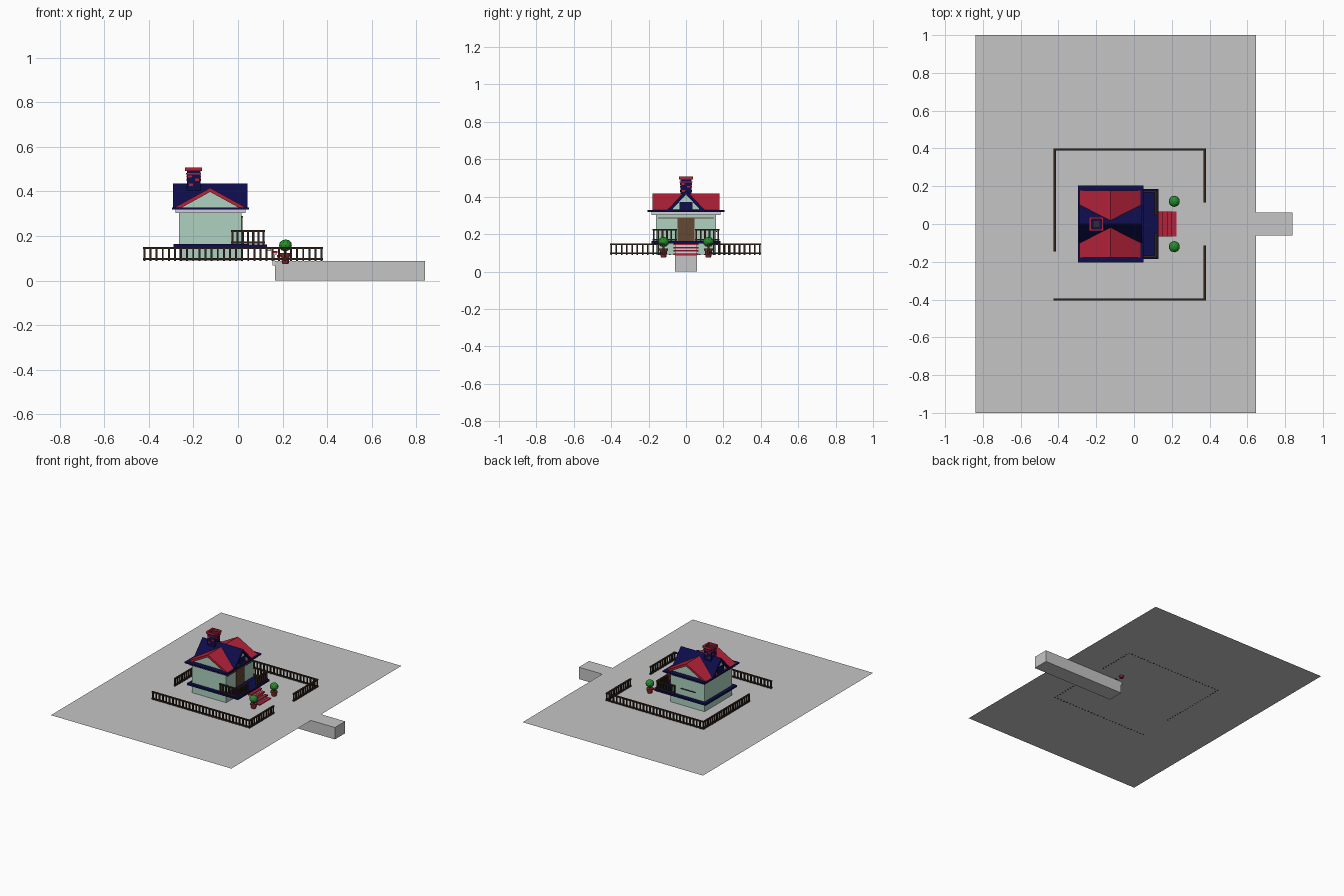
import bpy, bmesh, math
from mathutils import Vector

if "Cube" in bpy.data.objects:
    bpy.data.objects.remove(bpy.data.objects["Cube"])


def mat(name, rgb):
    m = bpy.data.materials.new(name)
    m.diffuse_color = (*rgb, 1)
    m.use_nodes = True
    m.node_tree.nodes["Principled BSDF"].inputs["Base Color"].default_value = m.diffuse_color
    return m


GREY = mat("ground grey", (0.56, 0.56, 0.56))
RED = mat("crimson", (0.46, 0.016, 0.042))
NAVY = mat("navy", (0.004, 0.004, 0.07))
MINT = mat("mint", (0.42, 0.64, 0.53))
TRIM = mat("pale trim", (0.62, 0.64, 0.68))
DARK = mat("dark wood", (0.032, 0.018, 0.011))
WOOD = mat("door wood", (0.13, 0.065, 0.032))
LEAF = mat("leaf green", (0.02, 0.27, 0.025))
POT = mat("pot red", (0.2, 0.02, 0.022))
SOOT = mat("soot", (0.03, 0.025, 0.03))


def finish(name, bm, material):
    bmesh.ops.recalc_face_normals(bm, faces=bm.faces)
    me = bpy.data.meshes.new(name)
    bm.to_mesh(me)
    bm.free()
    me.materials.append(material)
    ob = bpy.data.objects.new(name, me)
    bpy.context.collection.objects.link(ob)
    return ob


def add_box(bm, x0, x1, y0, y1, z0, z1):
    vs = bmesh.ops.create_cube(bm, size=1)["verts"]
    for v in vs:
        v.co = Vector(((x0 + x1) / 2 + v.co.x * (x1 - x0),
                       (y0 + y1) / 2 + v.co.y * (y1 - y0),
                       (z0 + z1) / 2 + v.co.z * (z1 - z0)))


def boxes(name, material, *dims):
    bm = bmesh.new()
    for d in dims:
        add_box(bm, *d)
    return finish(name, bm, material)


def prism(name, material, profile, a, b, axis):
    """Extrude an (across, z) profile from a to b along x or y."""
    bm = bmesh.new()
    put = (lambda u, z, t: (t, u, z)) if axis == "x" else (lambda u, z, t: (u, t, z))
    f = bm.faces.new([bm.verts.new(put(u, z, a)) for u, z in profile])
    g = bmesh.ops.extrude_face_region(bm, geom=[f])["geom"]
    step = Vector(put(0, 0, b - a))
    bmesh.ops.translate(bm, vec=step, verts=[v for v in g if isinstance(v, bmesh.types.BMVert)])
    return finish(name, bm, material)


def lathe(name, material, profile, x, y, sides=12):
    bm = bmesh.new()
    rings = [[bm.verts.new((x + r * math.cos(2 * math.pi * i / sides),
                            y + r * math.sin(2 * math.pi * i / sides), z))
              for i in range(sides)] for r, z in profile]
    for lo, hi in zip(rings, rings[1:]):
        for i in range(sides):
            j = (i + 1) % sides
            bm.faces.new((lo[i], lo[j], hi[j], hi[i]))
    bm.faces.new(rings[0])
    bm.faces.new(rings[-1])
    return finish(name, bm, material)


def railing(name, p, q, z0, z1, gap, w):
    """Rails and evenly spaced pickets between two points on one axis."""
    (xa, ya), (xb, yb) = p, q
    bm = bmesh.new()
    h = w / 2
    for z in (z0 + 0.004, z1 - 0.008):
        add_box(bm, min(xa, xb) - h, max(xa, xb) + h, min(ya, yb) - h, max(ya, yb) + h, z, z + 0.008)
    finish(name + "_rails", bm, DARK)
    bm = bmesh.new()
    n = max(1, round(math.hypot(xb - xa, yb - ya) / gap))
    k = w * 0.36
    for i in range(n + 1):
        x, y = xa + (xb - xa) * i / n, ya + (yb - ya) * i / n
        add_box(bm, x - k, x + k, y - k, y + k, z0, z1 - 0.002)
    finish(name + "_pickets", bm, DARK)


# Ground sheet and path block
bm = bmesh.new()
bm.faces.new([bm.verts.new(c) for c in
              ((-0.84, -1, 0.09), (0.645, -1, 0.09), (0.645, 1, 0.09), (-0.84, 1, 0.09))])
finish("ground", bm, GREY)
boxes("path", GREY, (0.165, 0.84, -0.06, 0.06, 0, 0.0885))

# Walls, base band, porch deck and eaves
boxes("walls", MINT, (-0.265, 0.015, -0.16, 0.16, 0.0905, 0.315))
boxes("base_band", NAVY, (-0.29, 0.04, -0.185, 0.185, 0.15, 0.164))
boxes("porch_deck", NAVY, (0.04, 0.13, -0.185, 0.185, 0.15, 0.163))
boxes("eaves_trim", TRIM, (-0.28, 0.033, -0.185, 0.185, 0.303, 0.319))
boxes("eaves", NAVY, (-0.297, 0.05, -0.205, 0.205, 0.319, 0.328))


# Crossed gable roofs with recessed gable walls
def gable_roof(name, material, c, half, top, t, a, b, axis):
    base = 0.328
    slope = (top - base) / half
    inner = half - t / slope
    prism(name + "_slopes", material,
          [(c - half, base), (c, top), (c + half, base),
           (c + inner, base), (c, top - t), (c - inner, base)], a, b, axis)
    prism(name + "_gables", MINT,
          [(c - inner, base), (c, top - t), (c + inner, base)], a + 0.012, b - 0.012, axis)


gable_roof("red_roof", RED, -0.125, 0.16, 0.416, 0.018, -0.178, 0.178, "y")
gable_roof("navy_roof", NAVY, 0, 0.1, 0.436, 0.024, -0.292, 0.042, "x")
boxes("gable_vents", NAVY,
      (0.03, 0.036, -0.036, 0.036, 0.33, 0.372), (-0.286, -0.28, -0.036, 0.036, 0.33, 0.372))

# Chimney with collars, open cap and a few proud bricks
cx = -0.199
boxes("chimney_stack", NAVY, (cx - 0.03, cx + 0.03, -0.03, 0.03, 0.33, 0.492))
boxes("chimney_collar", RED, (cx - 0.034, cx + 0.034, -0.034, 0.034, 0.476, 0.482))
o, i = 0.038, 0.026
boxes("chimney_cap", RED,
      (cx - o, cx + o, -o, -i, 0.491, 0.507), (cx - o, cx + o, i, o, 0.491, 0.507),
      (cx - o, cx - i, -i, i, 0.491, 0.507), (cx + i, cx + o, -i, i, 0.491, 0.507))
boxes("chimney_mouth", SOOT, (cx - 0.016, cx + 0.016, -0.016, 0.016, 0.49, 0.496))
bricks = []
for s in (-1, 1):
    for u, z in ((-0.016, 0.462), (0.014, 0.448), (-0.012, 0.425)):
        bricks.append((cx + s * 0.031 - 0.002, cx + s * 0.031 + 0.002, u - 0.009, u + 0.009, z, z + 0.01))
        bricks.append((cx + u - 0.009, cx + u + 0.009, s * 0.031 - 0.002, s * 0.031 + 0.002, z, z + 0.01))
boxes("chimney_bricks", RED, *bricks)

# Door, lintel beam and side sill
boxes("door", WOOD, (0.01, 0.021, -0.045, 0.045, 0.163, 0.285))
boxes("door_lintel", WOOD, (0.01, 0.022, -0.15, 0.15, 0.284, 0.29))
boxes("door_knob", RED, (0.02, 0.025, 0.028, 0.034, 0.22, 0.226))
boxes("side_sill", DARK, (-0.19, -0.07, 0.158, 0.165, 0.21, 0.216))

# Porch railing, mirrored
for s, side in ((-1, "right"), (1, "left")):
    railing("porch_side_" + side, (-0.025, s * 0.172), (0.115, s * 0.172), 0.163, 0.226, 0.023, 0.013)
    railing("porch_front_" + side, (0.115, s * 0.172), (0.115, s * 0.055), 0.163, 0.226, 0.023, 0.013)

# Porch steps: red treads on pale risers
treads, risers = [], []
for k in range(4):
    x, z = 0.128 + k * 0.024, 0.15 - k * 0.018
    treads.append((x, x + 0.025, -0.066, 0.066, z - 0.008, z))
    risers.append((x + 0.002, x + 0.02, -0.06, 0.06, z - 0.018, z - 0.008))
boxes("step_treads", RED, *treads)
boxes("step_risers", TRIM, *risers)
boxes("step_foot", TRIM, (0.155, 0.166, -0.055, 0.055, 0.068, 0.13))

# Garden fence
for n, (p, q) in enumerate([((-0.42, 0.395), (0.375, 0.395)), ((-0.42, -0.4), (0.375, -0.4)),
                            ((-0.42, 0.395), (-0.42, -0.14)), ((0.375, 0.395), (0.375, 0.12)),
                            ((0.375, -0.4), (0.375, -0.12))]):
    railing("fence_%d" % n, p, q, 0.0885, 0.15, 0.027, 0.012)

# Potted bushes beside the steps
for y, side in ((-0.12, "right"), (0.12, "left")):
    lathe("pot_" + side, POT, [(0.014, 0.075), (0.02, 0.112), (0.024, 0.112), (0.024, 0.124), (0.018, 0.124)],
          0.213, y)
    lathe("stem_" + side, DARK, [(0.005, 0.12), (0.005, 0.145)], 0.213, y, 8)
    bm = bmesh.new()
    bmesh.ops.create_icosphere(bm, subdivisions=2, radius=0.03)
    for v in bm.verts:
        v.co = Vector((0.213, y, 0.158)) + Vector((v.co.x, v.co.y, v.co.z * 0.9))
    finish("bush_" + side, bm, LEAF)
